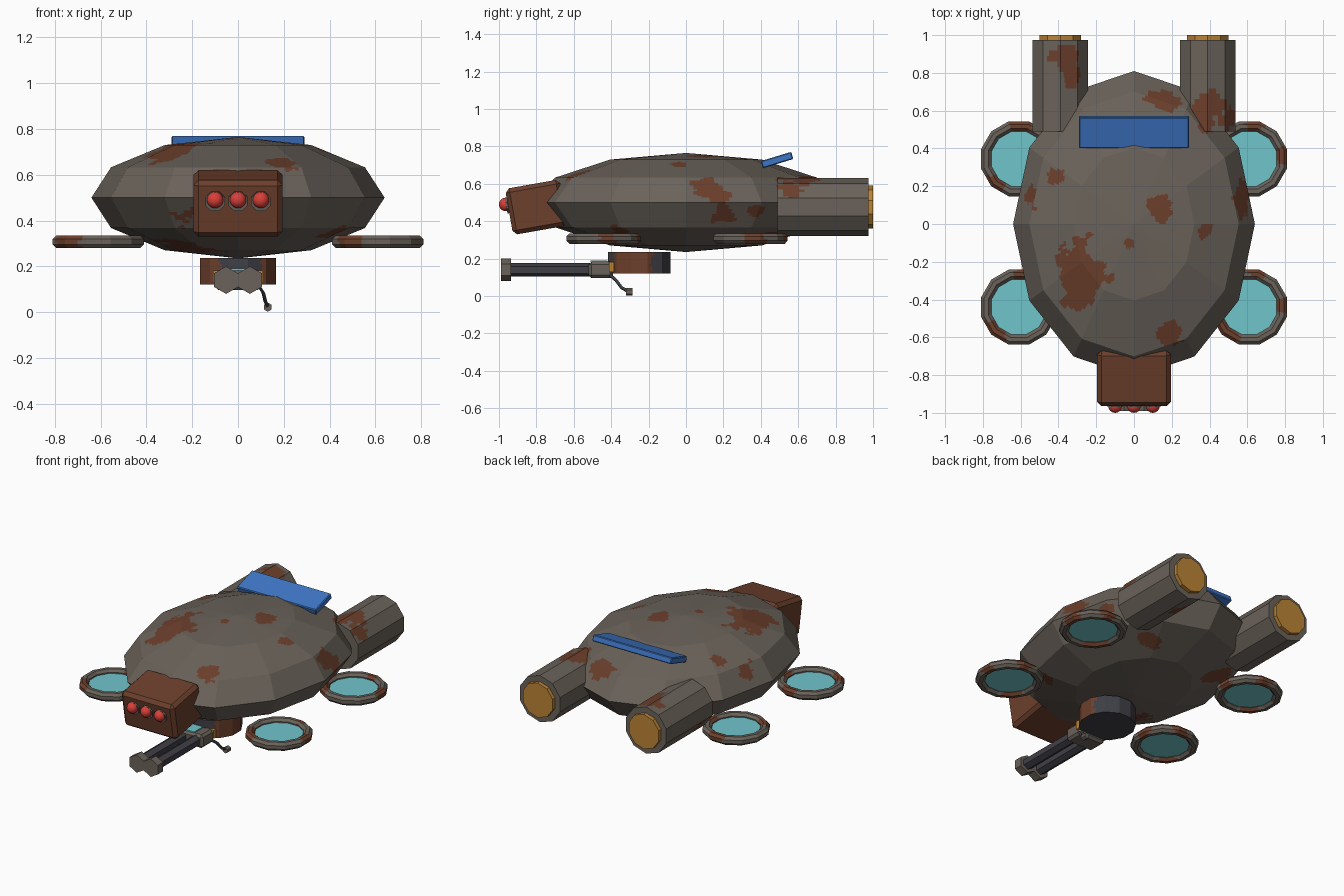
import bpy, bmesh, math
from mathutils import Vector, Matrix, noise

if "Cube" in bpy.data.objects:
    bpy.data.objects.remove(bpy.data.objects["Cube"], do_unlink=True)


def material(name, *rgb):
    m = bpy.data.materials.new(name)
    m.use_nodes = True
    m.diffuse_color = (*rgb, 1)
    m.node_tree.nodes["Principled BSDF"].inputs["Base Color"].default_value = (*rgb, 1)
    return m


HULL = material("weathered grey", .145, .123, .103)
RUST = material("rust", .15, .05, .025)
BLUE = material("panel blue", .048, .18, .56)
CYAN = material("glow cyan", .16, .56, .6)
GOLD = material("exhaust gold", .5, .23, .035)
RED = material("eye red", .7, .05, .04)
DARK = material("gun metal", .05, .05, .062)


def finish(name, bm, loc, mats, rot=(0, 0, 0)):
    bmesh.ops.recalc_face_normals(bm, faces=bm.faces[:])
    me = bpy.data.meshes.new(name)
    bm.to_mesh(me)
    bm.free()
    ob = bpy.data.objects.new(name, me)
    bpy.context.collection.objects.link(ob)
    ob.location, ob.rotation_euler = loc, rot
    for m in mats:
        me.materials.append(m)
    return ob


def stain(bm, matrix, blobs, cuts):
    """Cut the faces finely and give ragged patches the second material."""
    bmesh.ops.subdivide_edges(bm, edges=bm.edges[:], cuts=cuts, use_grid_fill=True)
    spots = [(Vector(b[:3]), b[3]) for b in blobs]
    for f in bm.faces:
        p = matrix @ f.calc_center_median()
        wobble = 1 + .75 * noise.noise(p * 13) + .35 * noise.noise(p * 31)
        if any((p - c).length < r * wobble for c, r in spots):
            f.material_index = 1


def lathe(name, profile, n, loc, mats, along_y=False, phase=0, loop=False, blobs=(), cuts=8):
    """Spin (radius, height) points round z, or round y if asked."""
    bm = bmesh.new()
    rings = []
    for r, h in profile:
        angles = [phase + math.tau * i / n for i in range(n)]
        rings.append([bm.verts.new((r * math.cos(a), r * math.sin(a), h)) for a in angles])
    pairs = list(zip(rings, rings[1:]))
    if loop:
        pairs.append((rings[-1], rings[0]))
    else:
        bm.faces.new(rings[0])
        bm.faces.new(rings[-1])
    for a, b in pairs:
        for i in range(n):
            j = (i + 1) % n
            bm.faces.new((a[i], a[j], b[j], b[i]))
    rot = (math.pi / 2 if along_y else 0, 0, 0)
    if blobs:
        stain(bm, Matrix.Translation(loc) @ Matrix.Rotation(rot[0], 4, 'X'), blobs, cuts)
    return finish(name, bm, loc, mats, rot)


def rod(r, half):
    return [(r, -half), (r, half)]


def box(name, size, loc, mat, tilt=0, bevel=0):
    bm = bmesh.new()
    bmesh.ops.create_cube(bm, size=1)
    bmesh.ops.scale(bm, vec=size, verts=bm.verts)
    ob = finish(name, bm, loc, [mat], (math.radians(tilt), 0, 0))
    if bevel:
        mod = ob.modifiers.new("bevel", 'BEVEL')
        mod.width, mod.segments = bevel, 1
    return ob


# Hull: low-poly ellipsoid with rust patches given as x, y, upper or lower, size
RX, RY, RZ, MID = .64, .81, .265, .5
patches = [(-.3, -.24, 1, .13), (-.27, -.36, 1, .1), (-.42, .24, 1, .045), (.14, .08, 1, .07),
           (.2, -.57, 1, .07), (.16, .67, 1, .1), (.38, -.03, 1, .04), (.6, .14, 1, .09),
           (-.56, .15, 1, .06), (.4, .57, 1, .08), (-.02, -.1, 1, .02), (.58, .2, -1, .06),
           (-.25, -.68, -1, .06), (-.22, -.3, -1, .12), (.42, -.35, -1, .06),
           (-.35, .35, -1, .08), (.25, .45, -1, .06), (.55, .38, -1, .04)]
blobs = [(x, y, MID + s * RZ * math.sqrt(max(0, 1 - (x / RX) ** 2 - (y / RY) ** 2)), r)
         for x, y, s, r in patches]
bm = bmesh.new()
bmesh.ops.create_uvsphere(bm, u_segments=12, v_segments=6, radius=1)
bmesh.ops.scale(bm, vec=(RX, RY, RZ), verts=bm.verts)
stain(bm, Matrix.Translation((0, 0, MID)), blobs, 18)
finish("hull", bm, (0, 0, MID), [HULL, RUST])

# Rear engines with exhaust discs
engine_rust = {-1: [(-.36, .9, .62, .08), (-.33, .8, .6, .06), (-.5, .6, .4, .05)],
               1: [(.4, .6, .62, .1), (.5, .56, .57, .05), (.32, .8, .34, .06)]}
for s, side in ((1, "left"), (-1, "right")):
    lathe(side + "_engine", rod(.155, .2425), 10, (s * .39, .7325, .475), [HULL, RUST],
          True, math.pi / 2, blobs=engine_rust[s], cuts=16)
    lathe(side + "_exhaust", rod(.115, .02), 10, (s * .39, .98, .475), [GOLD],
          True, math.pi / 2)

# Four hover fans: octagonal-section ring with a glowing disc
ring = [(.178 + .03 * math.cos(a), .03 * math.sin(a))
        for a in (math.tau * (i + .5) / 8 for i in range(8))]
for s, side in ((1, "left"), (-1, "right")):
    for y, end in ((.345, "rear"), (-.44, "front")):
        x = s * .61
        spots = [(x - .13, y - .13, .32, .08), (x + .03, y + .18, .32, .05),
                 (x + .18, y + .02, .3, .05)]
        lathe(f"{end}_{side}_fan_ring", ring, 12, (x, y, .307), [HULL, RUST],
              phase=math.pi / 12, loop=True, blobs=spots, cuts=4)
        lathe(f"{end}_{side}_fan_disc", rod(.152, .006), 12, (x, y, .305), [CYAN],
              phase=math.pi / 12)

# Head with three eyes
box("head", (.39, .296, .25), (0, -.8, .475), RUST, 10, .022)
for i, x in enumerate((-.1, 0, .1)):
    socket = lathe(f"eye_socket_{i}", rod(.046, .012), 8, (x, -.95, .485), [HULL],
                   True, math.pi / 8)
    socket.rotation_euler.x += math.radians(10)
    bm = bmesh.new()
    bmesh.ops.create_uvsphere(bm, u_segments=16, v_segments=10, radius=.036)
    for f in bm.faces:
        f.smooth = True
    finish(f"eye_{i}", bm, (x, -.964, .49), [RED])

# Tilted panel on the back
box("solar_panel", (.58, .17, .04), (0, .487, .727), BLUE, 17, .005)

# Belly turret
lathe("turret_base", rod(.172, .058), 12, (0, -.25, .178), [DARK, RUST], phase=math.pi / 12,
      blobs=[(s * .15, -.31, .17, .12) for s in (-1, 1)], cuts=8)

# Twin-barrel gun
for s, side in ((1, "left"), (-1, "right")):
    lathe(side + "_barrel", rod(.037, .23), 6, (s * .05, -.72, .14), [DARK], True, math.pi / 2)
    lathe(side + "_muzzle", rod(.06, .0275), 6, (s * .052, -.9625, .14), [HULL],
          True, math.pi / 2)
box("receiver", (.2, .13, .088), (0, -.455, .14), HULL, 0, .015)
box("receiver_band", (.218, .026, .055), (0, -.398, .155), GOLD)
box("receiver_light", (.07, .09, .008), (0, -.465, .187), CYAN)

# Bent lever with a knob
curve = bpy.data.curves.new("lever", 'CURVE')
curve.dimensions = '3D'
curve.bevel_depth, curve.bevel_resolution, curve.use_fill_caps = .009, 0, True
path = [(.09, -.41, .115), (.11, -.375, .085), (.12, -.345, .045), (.13, -.31, .025)]
spline = curve.splines.new('POLY')
spline.points.add(len(path) - 1)
for point, co in zip(spline.points, path):
    point.co = (*co, 1)
curve.materials.append(DARK)
bpy.context.collection.objects.link(bpy.data.objects.new("lever", curve))
lathe("lever_knob", rod(.02, .018), 6, (.13, -.303, .022), [HULL], True, math.pi / 2)
